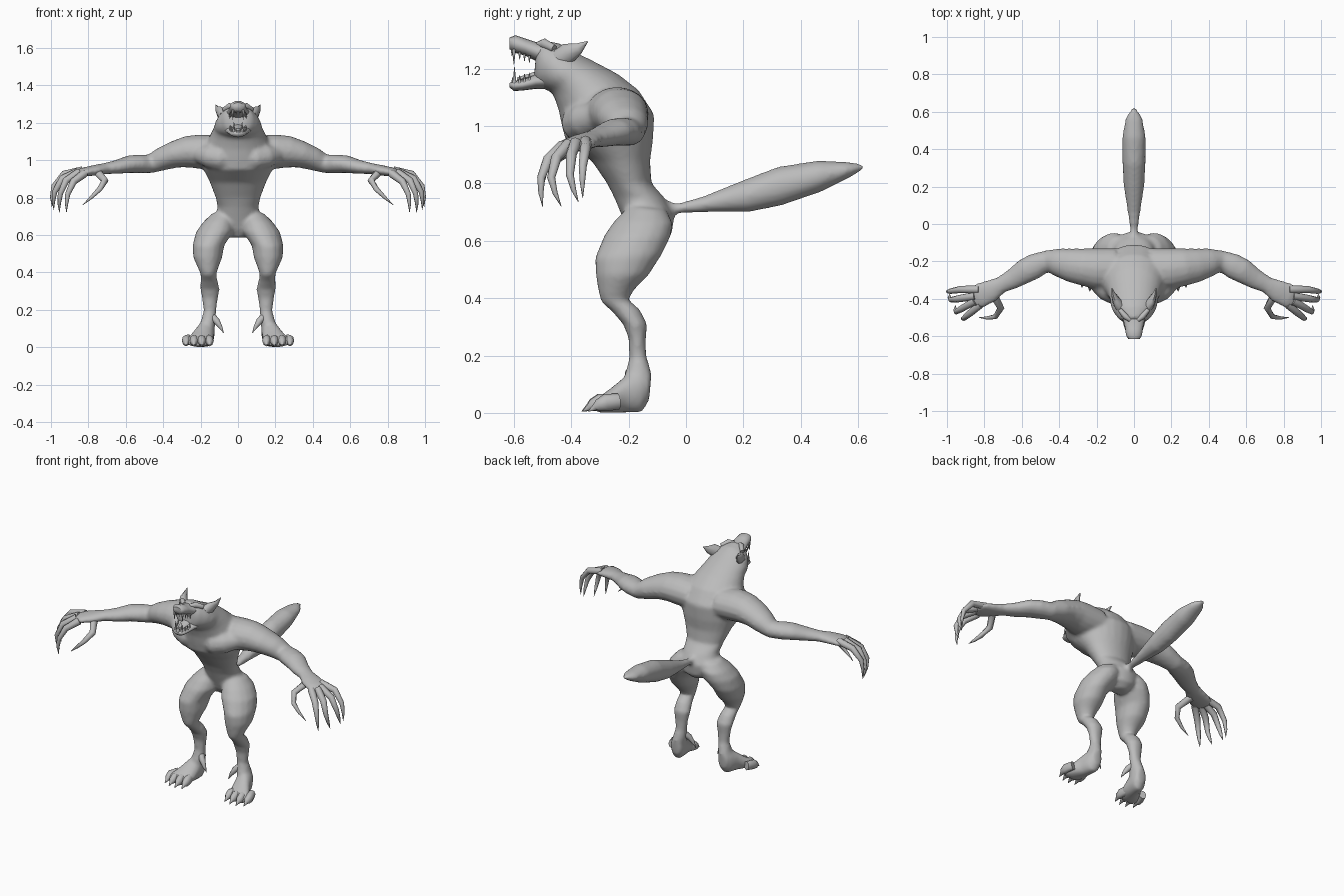
import bpy, bmesh, math
from mathutils import Vector

fur = bpy.data.materials.new("grey_fur")
fur.diffuse_color = (0.5, 0.5, 0.5, 1)


def loft(bm, rings, n):
    """Skin a closed tube through rings of (centre, half axis A, half axis B)."""
    rows = []
    for c, a, b in rings:
        rows.append([bm.verts.new(c + a * math.cos(2 * math.pi * i / n) + b * math.sin(2 * math.pi * i / n))
                     for i in range(n)])
    for r, s in zip(rows, rows[1:]):
        for i in range(n):
            j = (i + 1) % n
            bm.faces.new((r[i], r[j], s[j], s[i]))
    bm.faces.new(rows[0][::-1])
    bm.faces.new(rows[-1])


def section(bm, data, sx=1, n=16):
    """Rings given as lower/front (y, z), upper/back (y, z), x centre, half width."""
    rings = []
    for f, k, x, r in data:
        p, q = Vector((sx * x, *f)), Vector((sx * x, *k))
        rings.append(((p + q) / 2, Vector((r, 0, 0)), (q - p) / 2))
    loft(bm, rings, n)


def tube(bm, data, sx=1, n=8, ref=(0, 1, 0)):
    """Rings given as x, y, z, half width, half height, square to the path."""
    pts = [Vector((sx * d[0], d[1], d[2])) for d in data]
    rings = []
    for i, d in enumerate(data):
        t = (pts[min(i + 1, len(pts) - 1)] - pts[max(i - 1, 0)]).normalized()
        a = t.cross(Vector(ref)).normalized()
        rings.append((pts[i], a * d[3], t.cross(a) * d[4]))
    loft(bm, rings, n)


def finish(name, bm, angle=60):
    bmesh.ops.recalc_face_normals(bm, faces=bm.faces)
    me = bpy.data.meshes.new(name)
    bm.to_mesh(me)
    bm.free()
    ob = bpy.data.objects.new(name, me)
    bpy.context.collection.objects.link(ob)
    me.materials.append(fur)
    bpy.ops.object.select_all(action='DESELECT')
    ob.select_set(True)
    bpy.context.view_layer.objects.active = ob
    bpy.ops.object.shade_smooth_by_angle(angle=math.radians(angle))
    return ob


# Body: torso, neck and skull in one sweep
body = bmesh.new()
section(body, [
    ((-.17, .585), (-.09, .585), 0, .04), ((-.20, .63), (-.05, .62), 0, .10),
    ((-.225, .69), (-.04, .69), 0, .12), ((-.25, .75), (-.075, .75), 0, .11),
    ((-.275, .80), (-.12, .80), 0, .12), ((-.33, .88), (-.125, .88), 0, .15),
    ((-.42, .95), (-.115, .95), 0, .185), ((-.435, 1.01), (-.11, 1.04), 0, .19),
    ((-.445, 1.06), (-.165, 1.125), 0, .17), ((-.46, 1.10), (-.235, 1.18), 0, .145),
    ((-.47, 1.12), (-.31, 1.22), 0, .13), ((-.485, 1.125), (-.38, 1.255), 0, .125),
    ((-.50, 1.13), (-.44, 1.288), 0, .11), ((-.52, 1.14), (-.50, 1.30), 0, .08),
    ((-.53, 1.17), (-.52, 1.28), 0, .05)], n=24)

# Tail
section(body, [
    ((-.10, .69), (-.10, .75), 0, .03), ((-.03, .695), (-.03, .73), 0, .02),
    ((.08, .70), (.06, .755), 0, .035), ((.22, .70), (.19, .808), 0, .055),
    ((.33, .722), (.32, .858), 0, .062), ((.47, .77), (.46, .88), 0, .063),
    ((.57, .82), (.56, .875), 0, .045), ((.62, .85), (.62, .866), 0, .012)])

for sx in (1, -1):
    # Arms from shoulder to palm
    tube(body, [
        (.10, -.24, 1.04, .11, .09), (.20, -.24, 1.045, .11, .092), (.27, -.23, 1.045, .10, .085),
        (.34, -.22, 1.03, .09, .072), (.41, -.205, 1.005, .075, .062), (.47, -.20, .98, .058, .05),
        (.53, -.225, .98, .068, .05), (.58, -.25, .978, .067, .047), (.65, -.295, .963, .055, .037),
        (.71, -.325, .955, .045, .03), (.77, -.36, .945, .062, .028), (.83, -.385, .935, .068, .024),
        (.865, -.395, .925, .055, .016)], sx, 16, (0, 0, 1))
    # Chest muscles
    tube(body, [(.03, -.37, 1.01, .05, .05), (.09, -.37, 1.01, .068, .068),
                (.15, -.345, 1.02, .065, .065), (.20, -.31, 1.03, .05, .05)], sx, 12, (0, 0, 1))
    # Legs from hip to ankle
    section(body, [
        ((-.20, .72), (-.07, .71), .08, .06), ((-.25, .67), (-.045, .66), .105, .085),
        ((-.285, .62), (-.055, .61), .125, .10), ((-.318, .54), (-.085, .55), .158, .085),
        ((-.315, .48), (-.13, .48), .162, .078), ((-.305, .42), (-.18, .43), .16, .055),
        ((-.295, .385), (-.20, .395), .158, .042), ((-.26, .355), (-.16, .36), .155, .046),
        ((-.22, .31), (-.135, .31), .15, .052), ((-.20, .26), (-.14, .25), .15, .042),
        ((-.198, .19), (-.138, .20), .15, .034), ((-.215, .13), (-.12, .14), .16, .04),
        ((-.22, .06), (-.125, .06), .17, .042)], sx)
    # Feet
    section(body, [
        ((-.13, .04), (-.12, .14), .165, .03), ((-.155, 0), (-.16, .15), .17, .046),
        ((-.21, 0), (-.21, .13), .18, .053), ((-.26, 0), (-.26, .088), .198, .066),
        ((-.30, 0), (-.29, .066), .212, .072), ((-.32, .004), (-.315, .045), .215, .06)], sx)

ob = finish("body", body)
rm = ob.modifiers.new("fuse", 'REMESH')
rm.mode = 'VOXEL'
rm.voxel_size = .011
rm.use_smooth_shade = True
sm = ob.modifiers.new("soften", 'SMOOTH')
sm.factor = .5
sm.iterations = 5

# Upper muzzle and nose
bm = bmesh.new()
section(bm, [
    ((-.46, 1.215), (-.45, 1.285), 0, .08), ((-.52, 1.225), (-.52, 1.292), 0, .056),
    ((-.56, 1.245), (-.56, 1.305), 0, .046), ((-.595, 1.255), (-.595, 1.317), 0, .043),
    ((-.615, 1.268), (-.615, 1.308), 0, .03)])
finish("muzzle", bm)

# Lower jaw and tongue
bm = bmesh.new()
section(bm, [
    ((-.46, 1.13), (-.46, 1.20), 0, .085), ((-.52, 1.13), (-.53, 1.18), 0, .06),
    ((-.57, 1.124), (-.57, 1.162), 0, .046), ((-.60, 1.122), (-.60, 1.158), 0, .036),
    ((-.615, 1.135), (-.615, 1.15), 0, .02)])
finish("jaw", bm)
bm = bmesh.new()
section(bm, [((-.50, 1.17), (-.50, 1.20), 0, .03), ((-.55, 1.16), (-.55, 1.182), 0, .027),
             ((-.59, 1.15), (-.59, 1.17), 0, .015)], n=10)
finish("tongue", bm)

ears, brows, teeth, fingers, toes = (bmesh.new() for _ in range(5))
FINGERS = [
    [(.82, -.43, .93), (.88, -.48, .885), (.91, -.505, .82), (.917, -.50, .72)],
    [(.85, -.41, .935), (.92, -.452, .89), (.95, -.47, .82), (.955, -.435, .72)],
    [(.85, -.385, .94), (.94, -.40, .90), (.98, -.405, .83), (.985, -.375, .735)],
    [(.83, -.35, .945), (.93, -.35, .925), (.985, -.36, .86), (.995, -.36, .75)],
    [(.75, -.38, .935), (.712, -.45, .89), (.74, -.495, .845), (.83, -.50, .76)]]
for sx in (1, -1):
    # Ears, swept back and pointed
    tube(ears, [(.075, -.44, 1.235, .035, .03), (.095, -.41, 1.255, .036, .022),
                (.11, -.375, 1.27, .02, .012), (.118, -.343, 1.295, .002, .002)], sx, 8, (1, 0, 0))
    # Brow ridges
    tube(brows, [(.02, -.515, 1.285, .01, .01), (.045, -.495, 1.288, .016, .018),
                 (.075, -.46, 1.27, .012, .014)], sx, 8, (0, 0, 1))
    # Fangs and smaller teeth
    for x, y, z0, z1, r in [(.028, -.60, 1.268, 1.215, .008), (.022, -.598, 1.15, 1.205, .008),
                            (.010, -.607, 1.268, 1.245, .005), (.010, -.605, 1.15, 1.17, .005)] + \
            [(.036 + .004 * i, -.58 + .017 * i, 1.258 - .006 * i, 1.232 - .006 * i, .006) for i in range(3)] + \
            [(.032 + .005 * i, -.58 + .017 * i, 1.15 + .004 * i, 1.178 + .004 * i, .006) for i in range(3)]:
        tube(teeth, [(x, y, z0, r, r), (x, y, z1, .001, .001)], sx, 6)
    # Fingers ending in long claws
    for path in FINGERS:
        tip = Vector(path[3])
        mid = Vector(path[2]).lerp(tip, .45)
        mid += (Vector(path[2]) - Vector(path[1])) * .12
        pts = path[:3] + [tuple(mid), path[3]]
        tube(fingers, [(*p, r, r) for p, r in zip(pts, (.022, .019, .014, .009, .001))], sx)
    # Toes with claws
    for i in range(4):
        x, y = .152 + .042 * i, (-.318, -.328, -.325, -.305)[i]
        tube(toes, [(x * .8 + .04, y + .07, .04, .022, .028), (x, y + .025, .036, .023, .03),
                    (x, y, .026, .02, .022), (x, y - .012, .02, .011, .012),
                    (x, y - .036, .005, .001, .001)], sx, 8, (0, 0, 1))
    # Inner spur above the foot
    tube(toes, [(.14, -.175, .165, .02, .02), (.115, -.195, .14, .018, .018),
                (.095, -.205, .11, .011, .011), (.076, -.208, .075, .001, .001)], sx, 8)
for name, bm in (("ears", ears), ("brows", brows), ("teeth", teeth),
                 ("fingers", fingers), ("toes", toes)):
    finish(name, bm)
